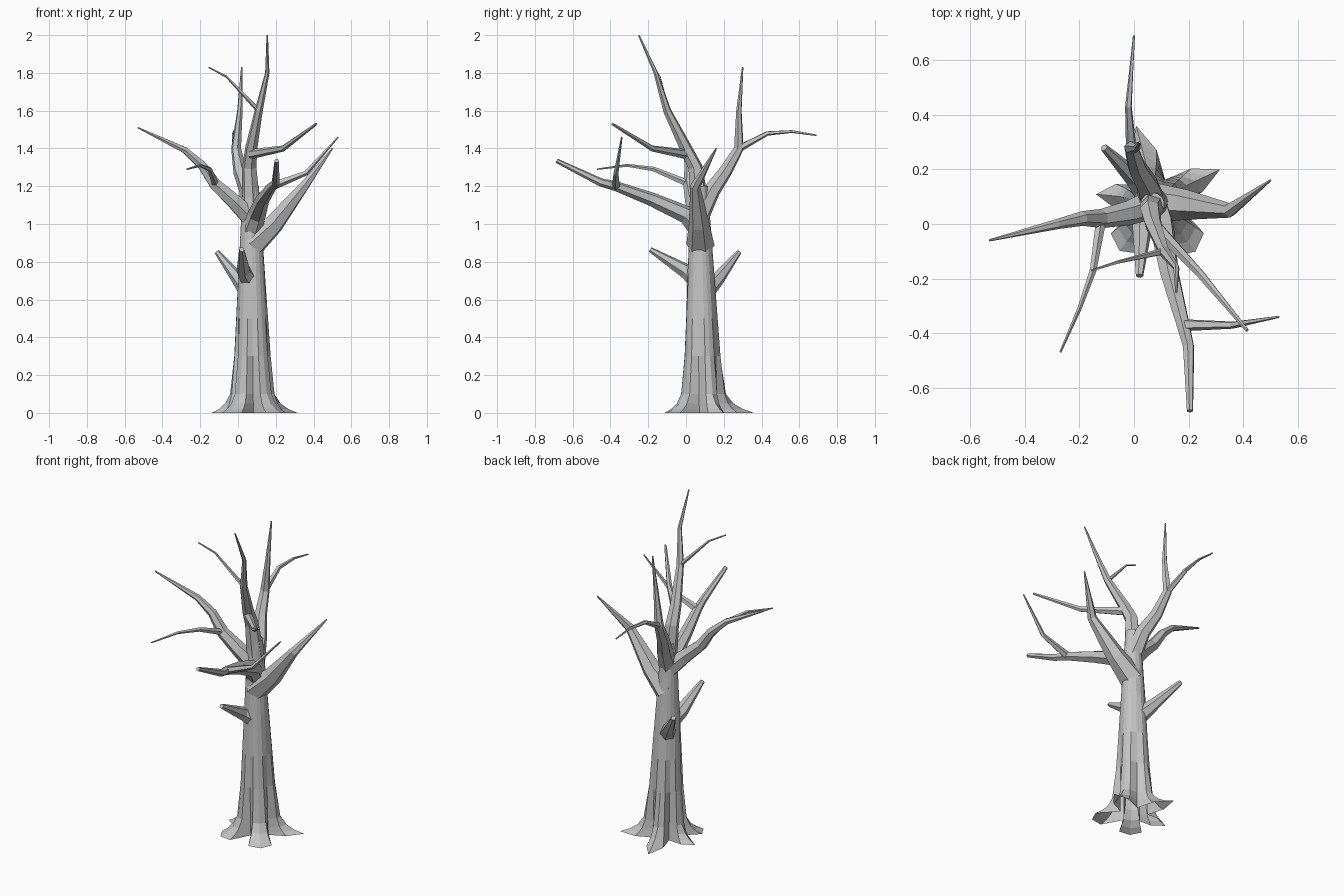
import bpy, bmesh
from math import sin, cos, pi, exp, radians
from mathutils import Vector

cube = bpy.data.objects.get("Cube")
if cube:
    bpy.data.objects.remove(cube)

grey = (0.55, 0.55, 0.55, 1)
bark = bpy.data.materials.new("grey_bark")
bark.use_nodes = True
bark.diffuse_color = grey
bark.node_tree.nodes["Principled BSDF"].inputs["Base Color"].default_value = grey


def skin(name, rings):
    """Join equal rings of points into a flat-shaded skin, open at its hidden base."""
    bm = bmesh.new()
    loops = [[bm.verts.new(point) for point in ring] for ring in rings]
    for lower, upper in zip(loops, loops[1:]):
        for i in range(len(lower)):
            bm.faces.new((lower[i - 1], lower[i], upper[i], upper[i - 1]))
    bm.faces.new(loops[-1])
    bmesh.ops.recalc_face_normals(bm, faces=bm.faces)
    mesh = bpy.data.meshes.new(name)
    bm.to_mesh(mesh)
    bm.free()
    mesh.materials.append(bark)
    bpy.context.collection.objects.link(bpy.data.objects.new(name, mesh))


def axis(z):
    """Centre of the slightly leaning trunk at a height."""
    return Vector((0.08 - 0.01 * z, 0.09 - 0.015 * z, z))


def limb(name, start, targets, radius, tip=0.004, sides=6):
    """Limb from a start point through the targets, thinning along its length."""
    points = [Vector(start)] + [Vector(target) for target in targets]
    lengths = [(b - a).length for a, b in zip(points, points[1:])]
    side = (points[1] - points[0]).orthogonal()
    rings = []
    for i, point in enumerate(points):
        ahead = points[min(i + 1, len(points) - 1)]
        behind = points[max(i - 1, 0)]
        along = (ahead - behind).normalized()
        side = (side - along * side.dot(along)).normalized()
        across = along.cross(side)
        left_over = sum(lengths[i:]) / sum(lengths)
        r = tip + (radius - tip) * left_over ** 1.2
        angles = [2 * pi * k / sides for k in range(sides)]
        rings.append([point + r * (side * cos(a) + across * sin(a)) for a in angles])
    skin(name, rings)
    return points


def trunk_ring(z, roots):
    """Star-shaped section: three points across each root, one in each groove."""
    radius = 0.115 - 0.06 * z
    flare = exp(-z / 0.045)
    groove = 0.035 * max(0, 1 - z / 0.6)
    ring = []
    for i, (angle, reach) in enumerate(roots):
        following = roots[(i + 1) % len(roots)][0]
        # Front roots are blunt blocks, the others run to a point
        half_width, bluntness = (18, 0.8) if angle > 180 else (16, 0.4)
        ridge = radius + flare * (reach - radius)
        shoulder = radius + flare * (reach - radius) * bluntness
        valley = angle + (following - angle) % 360 / 2
        for degrees, distance in ((angle - half_width, shoulder), (angle, ridge),
                                  (angle + half_width, shoulder), (valley, radius - groove)):
            turn = radians(degrees)
            ring.append(axis(z) + distance * Vector((cos(turn), sin(turn), 0)))
    return ring


# Trunk, with the angle and reach of each root
roots = [(25, 0.26), (105, 0.28), (175, 0.22), (235, 0.23), (307, 0.24)]
heights = [0, 0.02, 0.05, 0.1, 0.3, 0.5, 0.75, 1, 1.2]
skin("trunk", [trunk_ring(z, roots) for z in heights])

# Upper leader with a twig and a forward branch
leader = limb("leader", axis(1.1), [(0.06, 0.05, 1.3), (0.07, 0, 1.4), (0.11, -0.1, 1.6),
                                    (0.155, -0.16, 1.8), (0.155, -0.25, 2)], radius=0.05)
limb("leader_twig", leader[3], [(-0.06, -0.14, 1.78), (-0.155, -0.17, 1.83)], radius=0.013, sides=5)
limb("leader_branch", leader[2] - Vector((0, 0, 0.03)),
     [(0.24, -0.18, 1.4), (0.415, -0.39, 1.53)], radius=0.026, tip=0.007)

# Front branch with a side twig
front = limb("front_branch", axis(0.96), [(0.1, 0, 1.05), (0.13, -0.18, 1.13), (0.18, -0.37, 1.2),
                                          (0.2, -0.45, 1.22), (0.205, -0.685, 1.335)],
             radius=0.055, tip=0.012)
limb("front_twig", front[3], [(0.36, -0.37, 1.27), (0.53, -0.34, 1.46)], radius=0.023, sides=5)

# Left branch
limb("left_branch", axis(0.89), [(0.19, 0.07, 1), (0.35, 0.05, 1.2), (0.5, 0.16, 1.4)], radius=0.075)

# Right branch with a forward twig
right = limb("right_branch", axis(1.03), [(-0.02, 0.04, 1.12), (-0.12, 0.02, 1.21), (-0.19, 0.02, 1.31),
                                          (-0.28, 0, 1.39), (-0.53, -0.06, 1.51)], radius=0.055)
limb("right_twig", right[2], [(-0.15, -0.17, 1.29), (-0.2, -0.31, 1.31), (-0.27, -0.47, 1.29)],
     radius=0.02, sides=5)

# Back branch with an outward twig
back = limb("back_branch", axis(1.05), [(0.05, 0.14, 1.18), (0.01, 0.21, 1.28), (-0.01, 0.28, 1.4),
                                        (0.01, 0.28, 1.6), (0.02, 0.3, 1.83)], radius=0.055)
limb("back_twig", back[3], [(-0.02, 0.43, 1.48), (-0.01, 0.56, 1.49), (0, 0.69, 1.47)],
     radius=0.02, sides=5)

# Broken stubs on the lower trunk
limb("back_stub", axis(0.62), [(0, 0.17, 0.71), (-0.11, 0.28, 0.85)], radius=0.055, tip=0.014)
limb("front_stub", axis(0.69), [(0.03, 0, 0.75), (0.02, -0.19, 0.865)], radius=0.055, tip=0.014)
